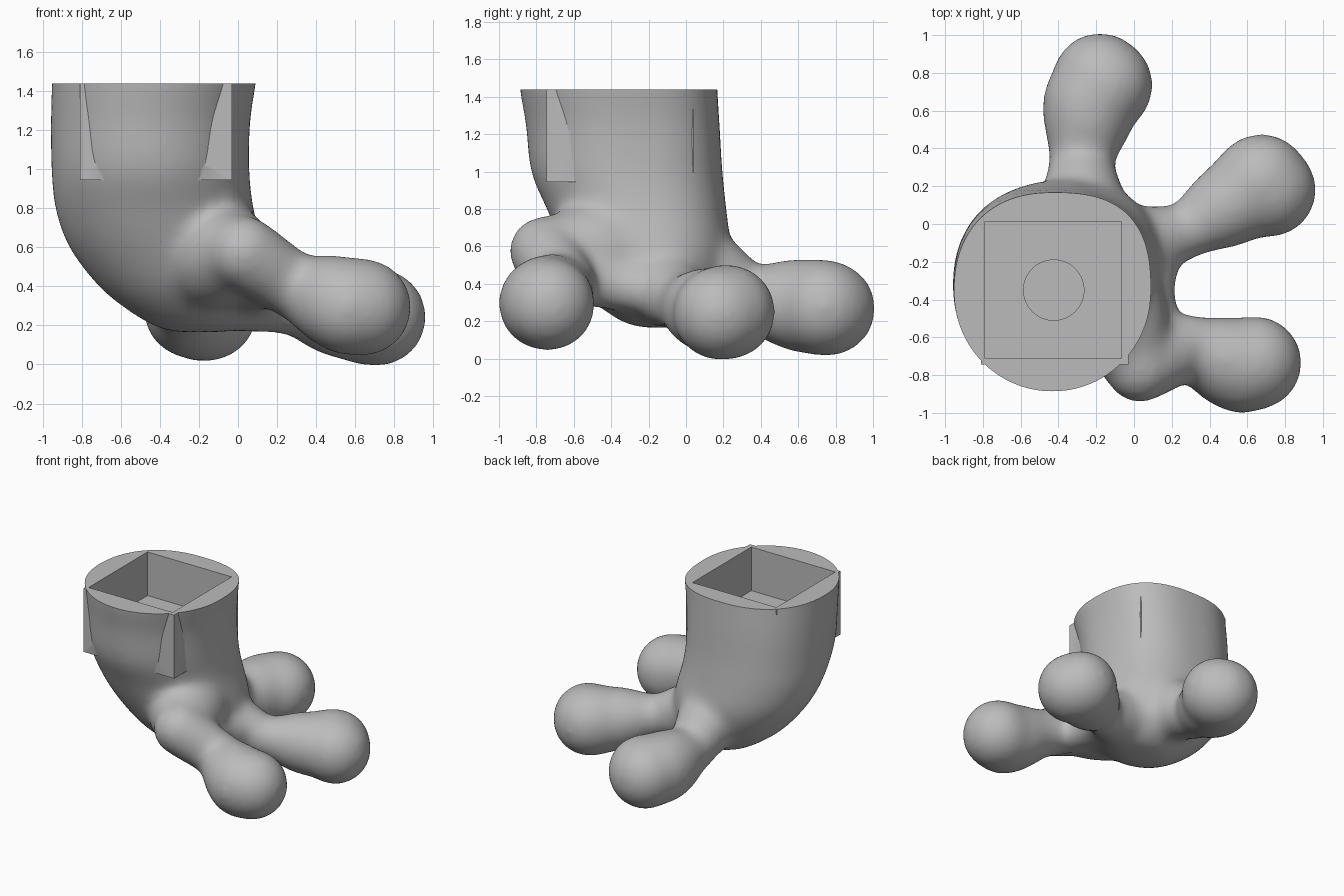
import bpy
import bmesh
import math
from mathutils import Vector, Matrix

cube = bpy.data.objects.get("Cube")
if cube:
    bpy.data.objects.remove(cube, do_unlink=True)

TOP = 1.44       # flat top of the leg
GROW = 0.018     # makes up for shrinkage when the skin is smoothed

grey = bpy.data.materials.new("plain grey")
grey.use_nodes = True
colour = (0.5, 0.5, 0.5, 1)
grey.diffuse_color = colour
grey.node_tree.nodes["Principled BSDF"].inputs["Base Color"].default_value = colour


def make_object(name, bm):
    bmesh.ops.recalc_face_normals(bm, faces=bm.faces)
    mesh = bpy.data.meshes.new(name)
    bm.to_mesh(mesh)
    bm.free()
    mesh.materials.append(grey)
    obj = bpy.data.objects.new(name, mesh)
    bpy.context.collection.objects.link(obj)
    return obj


def box(name, low, high):
    low, high = Vector(low), Vector(high)
    bm = bmesh.new()
    matrix = Matrix.Translation((low + high) / 2) @ Matrix.Diagonal((*(high - low), 1))
    bmesh.ops.create_cube(bm, size=1, matrix=matrix)
    return make_object(name, bm)


def spline(points, steps=5):
    """Smooth path of number tuples passing through every given tuple."""
    padded = [points[0], *points, points[-1]]
    path = []
    for a, b, c, d in zip(padded, padded[1:], padded[2:], padded[3:]):
        for i in range(steps):
            t = i / steps
            path.append([q + t / 2 * (r - p + t * (2 * p - 5 * q + 4 * r - s
                                                   + t * (3 * q - p - 3 * r + s)))
                         for p, q, r, s in zip(a, b, c, d)])
    return path + [points[-1]]


def oval_power(angle, z):
    """Round at the front and low down, squarer at the upper back corners."""
    if math.sin(angle) <= 0:
        return 1
    square = 0.7 if math.cos(angle) > 0 else 0.27
    return 2 / (2 + square * min(max((z - 0.3) / 0.8, 0), 1))


def loft(bm, sections, sides=64):
    """Closed skin through level oval sections: z, x range, y range."""
    rings = []
    for z, x0, x1, y0, y1 in spline(sections):
        ring = []
        for i in range(sides):
            a = math.tau * i / sides
            c, s, n = math.cos(a), math.sin(a), oval_power(a, z)
            c, s = (math.copysign(abs(v) ** n, v) for v in (c, s))
            ring.append(bm.verts.new(((x0 + x1) / 2 + (x1 - x0) / 2 * c,
                                      (y0 + y1) / 2 + (y1 - y0) / 2 * s, z)))
        rings.append(ring)
    for a, b in zip(rings, rings[1:]):
        for i in range(sides):
            j = (i + 1) % sides
            bm.faces.new((a[i], a[j], b[j], b[i]))
    bm.faces.new(rings[0][::-1])
    bm.faces.new(rings[-1])


def ball_chain(bm, points, steps=9):
    """Chain of balls swelling and narrowing along a path: x, y, z, radius."""
    for p, q in zip(points, points[1:]):
        for i in range(steps + 1):
            t = i / steps
            s = t * t * (3 - 2 * t)
            centre = Vector(p[:3]).lerp(Vector(q[:3]), t)
            radius = p[3] + (q[3] - p[3]) * s + GROW
            bmesh.ops.create_icosphere(bm, subdivisions=3, radius=radius,
                                       matrix=Matrix.Translation(centre))


def apply_modifier(obj, kind, **settings):
    mod = obj.modifiers.new(kind.title(), kind)
    for key, value in settings.items():
        setattr(mod, key, value)
    bpy.context.view_layer.objects.active = obj
    bpy.ops.object.modifier_apply(modifier=mod.name)


def combine(obj, tool, operation):
    apply_modifier(obj, "BOOLEAN", object=tool, operation=operation, solver="EXACT")
    bpy.data.objects.remove(tool, do_unlink=True)


# Leg bending down into the palm
bm = bmesh.new()
loft(bm, [
    (0.165, -0.34, -0.06, -0.24, -0.04),
    (0.20, -0.44, 0.06, -0.35, 0.04),
    (0.28, -0.57, 0.14, -0.46, 0.12),
    (0.40, -0.715, 0.16, -0.56, 0.20),
    (0.60, -0.866, 0.13, -0.66, 0.235),
    (0.80, -0.937, 0.08, -0.745, 0.216),
    (1.00, -0.957, 0.058, -0.83, 0.195),
    (1.25, -0.96, 0.063, -0.857, 0.18),
    (1.44, -0.955, 0.092, -0.89, 0.168),
    (1.60, -0.95, 0.11, -0.90, 0.16),
])

# Back toe
ball_chain(bm, [(-0.27, 0.08, 0.48, 0.21), (-0.28, 0.33, 0.325, 0.157),
                (-0.23, 0.65, 0.28, 0.238), (-0.155, 0.735, 0.274, 0.243),
                (-0.18, 0.76, 0.268, 0.24)])
# Side toe
ball_chain(bm, [(0.0, -0.12, 0.38, 0.19), (0.27, -0.04, 0.30, 0.135),
                (0.56, 0.135, 0.255, 0.215), (0.675, 0.225, 0.25, 0.24),
                (0.715, 0.18, 0.242, 0.237)])
# Front toe with its raised knuckle
ball_chain(bm, [(-0.13, -0.42, 0.56, 0.27), (0.03, -0.76, 0.575, 0.172),
                (0.29, -0.65, 0.40, 0.155), (0.57, -0.755, 0.296, 0.235),
                (0.64, -0.735, 0.293, 0.236)])
# Web between the side and front toes
ball_chain(bm, [(0.12, -0.14, 0.36, 0.12), (0.075, -0.35, 0.39, 0.12),
                (0.12, -0.58, 0.42, 0.12)])
foot = make_object("webbed_foot", bm)

# Melt the parts into one soft skin
apply_modifier(foot, "REMESH", mode="VOXEL", voxel_size=0.02)
apply_modifier(foot, "SMOOTH", factor=0.5, iterations=55)

# Square socket casing, flat top, open pocket and round recess in its floor
combine(foot, box("casing", (-0.81, -0.745, 0.945), (-0.03, 0.04, 1.52)), "UNION")
combine(foot, box("top_cutter", (-2, -2, TOP), (2, 2, 2)), "DIFFERENCE")
combine(foot, box("pocket_cutter", (-0.79, -0.712, 1.10), (-0.065, 0.013, 2)), "DIFFERENCE")
bm = bmesh.new()
bmesh.ops.create_cone(bm, cap_ends=True, segments=48, radius1=0.16, radius2=0.16,
                      depth=0.3, matrix=Matrix.Translation((-0.425, -0.35, 1.13)))
combine(foot, make_object("recess_cutter", bm), "DIFFERENCE")

# Smooth skin with crisp socket edges
bpy.ops.object.select_all(action="DESELECT")
foot.select_set(True)
bpy.context.view_layer.objects.active = foot
bpy.ops.object.shade_smooth_by_angle(angle=math.radians(35))
